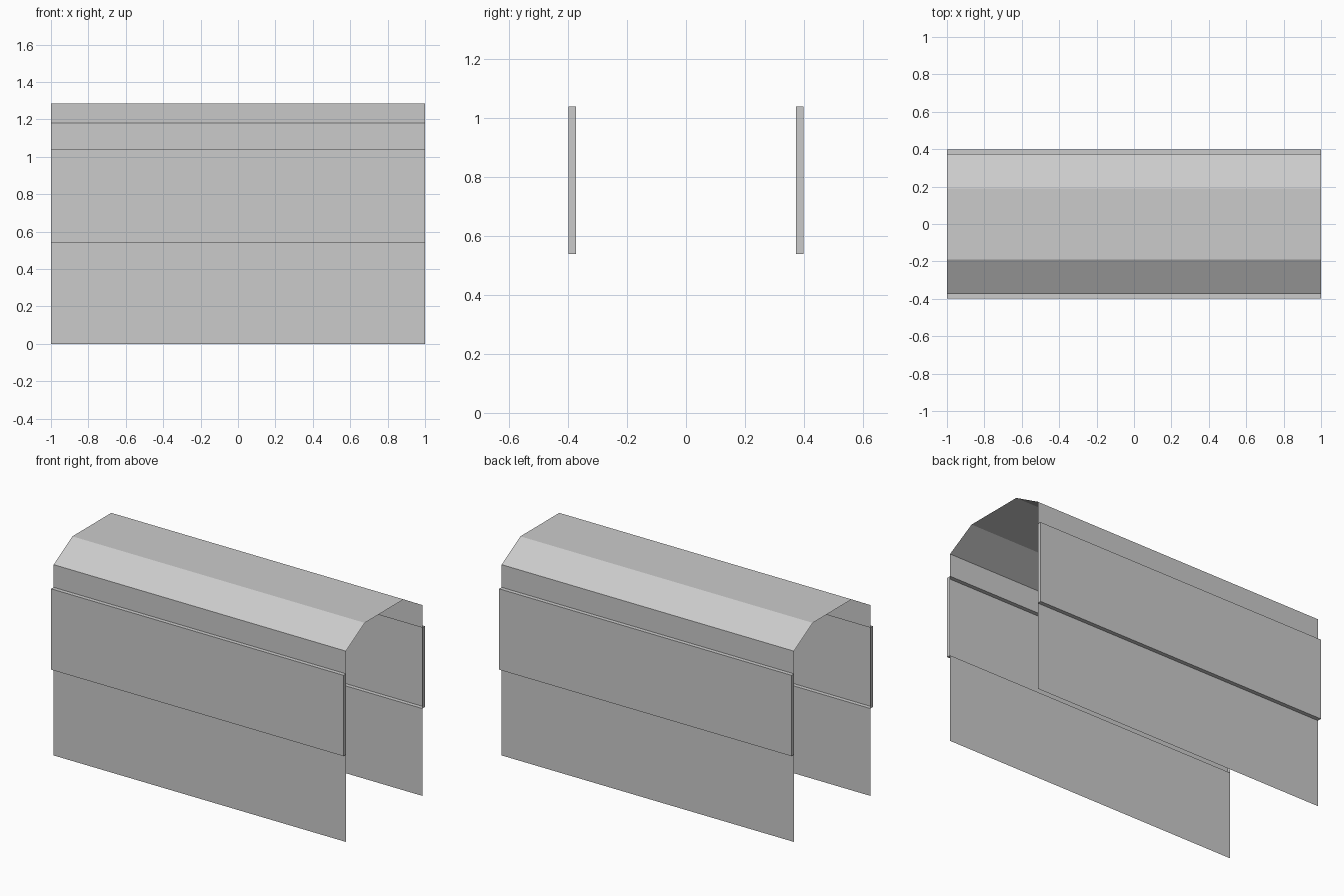
import bpy
import bmesh

default = bpy.data.objects.get("Cube")
if default:
    bpy.data.objects.remove(default, do_unlink=True)

HALF_LEN = 1.0
WALL_Y, PANEL_Y, RIDGE_Y = 0.373, 0.398, 0.19
PANEL_LOW, PANEL_HIGH = 0.54, 1.04
EAVE_Z, TOP_Z = 1.18, 1.285

grey = bpy.data.materials.new("light_grey")
grey.use_nodes = True
colour = (0.6, 0.6, 0.6, 1)
grey.diffuse_color = colour
grey.node_tree.nodes["Principled BSDF"].inputs["Base Color"].default_value = colour


def sheet(name, profile, capped=False):
    """Sweep an open (y, z) profile along x as a thin sheet, optionally closing its ends."""
    bm = bmesh.new()
    right = [bm.verts.new((-HALF_LEN, y, z)) for y, z in profile]
    left = [bm.verts.new((HALF_LEN, y, z)) for y, z in profile]
    for i in range(len(profile) - 1):
        bm.faces.new((right[i], left[i], left[i + 1], right[i + 1]))
    if capped:
        bm.faces.new(right)
        bm.faces.new(left[::-1])
    mesh = bpy.data.meshes.new(name)
    bm.to_mesh(mesh)
    bm.free()
    mesh.materials.append(grey)
    obj = bpy.data.objects.new(name, mesh)
    bpy.context.collection.objects.link(obj)
    return obj


def mirrored(profile):
    return [(-y, z) for y, z in reversed(profile)]


# Lower walls, and raised side panels that are hollow towards the inside
lower_wall = [(-WALL_Y, 0), (-WALL_Y, PANEL_LOW)]
panel = [(-WALL_Y, PANEL_LOW), (-PANEL_Y, PANEL_LOW),
         (-PANEL_Y, PANEL_HIGH), (-WALL_Y, PANEL_HIGH)]
sheet("front_lower_wall", lower_wall)
sheet("back_lower_wall", mirrored(lower_wall))
sheet("front_panel", panel, capped=True)
sheet("back_panel", mirrored(panel), capped=True)

# Upper walls and three-sided roof in one continuous sheet
half_roof = [(-WALL_Y, PANEL_HIGH), (-WALL_Y, EAVE_Z), (-RIDGE_Y, TOP_Z)]
sheet("roof", half_roof + mirrored(half_roof))
